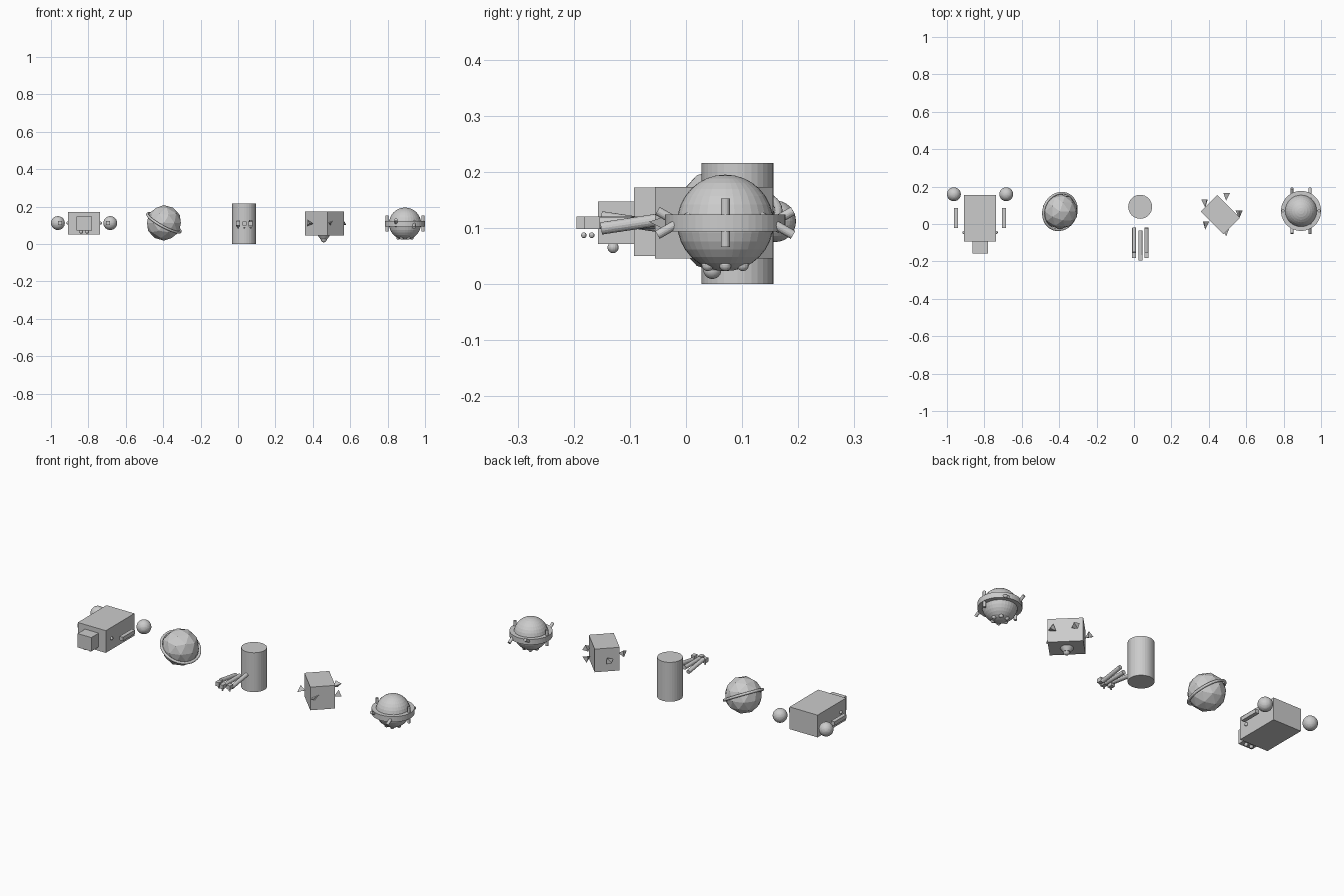
import bpy
from math import pi, sin, cos, radians

if "Cube" in bpy.data.objects:
    bpy.data.objects.remove(bpy.data.objects["Cube"])


def done(name, smooth=False):
    o = bpy.context.object
    o.name = name
    if smooth:
        bpy.ops.object.shade_smooth_by_angle()
    return o


def box(name, loc, size, rot=(0, 0, 0)):
    bpy.ops.mesh.primitive_cube_add(size=1, location=loc, rotation=rot)
    o = done(name)
    o.scale = size
    return o


def ball(name, loc, r, seg=32, rings=16):
    bpy.ops.mesh.primitive_uv_sphere_add(segments=seg, ring_count=rings, radius=r, location=loc)
    return done(name)


def rod(name, loc, r, depth, rot=(0, 0, 0), verts=32):
    bpy.ops.mesh.primitive_cylinder_add(vertices=verts, radius=r, depth=depth, location=loc, rotation=rot)
    return done(name)


def cone(name, loc, r1, r2, depth, rot=(0, 0, 0), verts=32):
    bpy.ops.mesh.primitive_cone_add(vertices=verts, radius1=r1, radius2=r2, depth=depth,
                                    location=loc, rotation=rot)
    return done(name)


# boxy unit: hull, nose, rear pods, side bars, side knobs, under-nose balls
X1 = -0.823
box("hull", (X1, 0.031, 0.111), (0.17, 0.248, 0.122))
box("nose", (X1, -0.124, 0.109), (0.083, 0.066, 0.076))
for s in (-1, 1):
    ball("rear_pod", (X1 + s * 0.14, 0.159, 0.112), 0.037)
    box("side_bar", (X1 + s * 0.128, 0.032, 0.112), (0.021, 0.105, 0.021))
    ball("side_knob", (X1 + s * 0.086, -0.045, 0.112), 0.009, 16, 8)
    ball("nose_ball", (X1 + s * 0.016, -0.13, 0.065), 0.01, 16, 8)

# faceted globe with tilted ring
bpy.ops.mesh.primitive_ico_sphere_add(subdivisions=2, radius=0.095, location=(-0.396, 0.067, 0.113))
done("globe")
bpy.ops.mesh.primitive_torus_add(major_radius=0.1, minor_radius=0.007, major_segments=48,
                                 minor_segments=12, location=(-0.396, 0.067, 0.113),
                                 rotation=(0.2, 0.5, 0))
done("globe_ring")

# upright drum with three fingers in front
rod("drum", (0.033, 0.092, 0.108), 0.064, 0.216)
for i in (-1, 0, 1):
    x = 0.034 + i * 0.033
    back = 0 if i else -0.014
    rod("finger", (x, -0.086 + back, 0.109), 0.011, 0.132, (pi / 2 + i * 0.15, 0, 0), 16)
    box("fingertip", (x, -0.167 + back, 0.109), (0.022, 0.028, 0.022))
    ball("fingertip_ball", (x, -0.168 + back, 0.087), 0.005, 12, 8)

# turned block with five spikes and a lamp below
cx, cy = 0.462, 0.05
box("block", (cx, cy, 0.109), (0.171, 0.126, 0.127), (0, 0, radians(-45)))
for k in range(5):
    a = k * 2 * pi / 5
    cone("spike", (cx + 0.1 * cos(a), cy + 0.1 * sin(a), 0.111), 0.021, 0, 0.042, (pi / 2, a, 0), 3)
cone("lamp_base", (cx - 0.003, cy, 0.036), 0.017, 0.034, 0.024)
ball("lamp", (cx - 0.003, cy - 0.003, 0.025), 0.016, 24, 12)

# smooth orb with belt, six pegs and lower bumps
ox, oy, oz = 0.893, 0.07, 0.109
ball("orb", (ox, oy, oz), 0.086)
rod("belt", (ox, oy, oz), 0.107, 0.03, verts=48)
for k in range(6):
    a = k * pi / 3
    rod("peg", (ox + 0.0965 * cos(a), oy + 0.0965 * sin(a), oz), 0.008, 0.086, (a, 0, 0), 16)
    ball("under_bump", (ox + 0.036 * cos(a), oy + 0.036 * sin(a), 0.034), 0.011, 16, 8)
